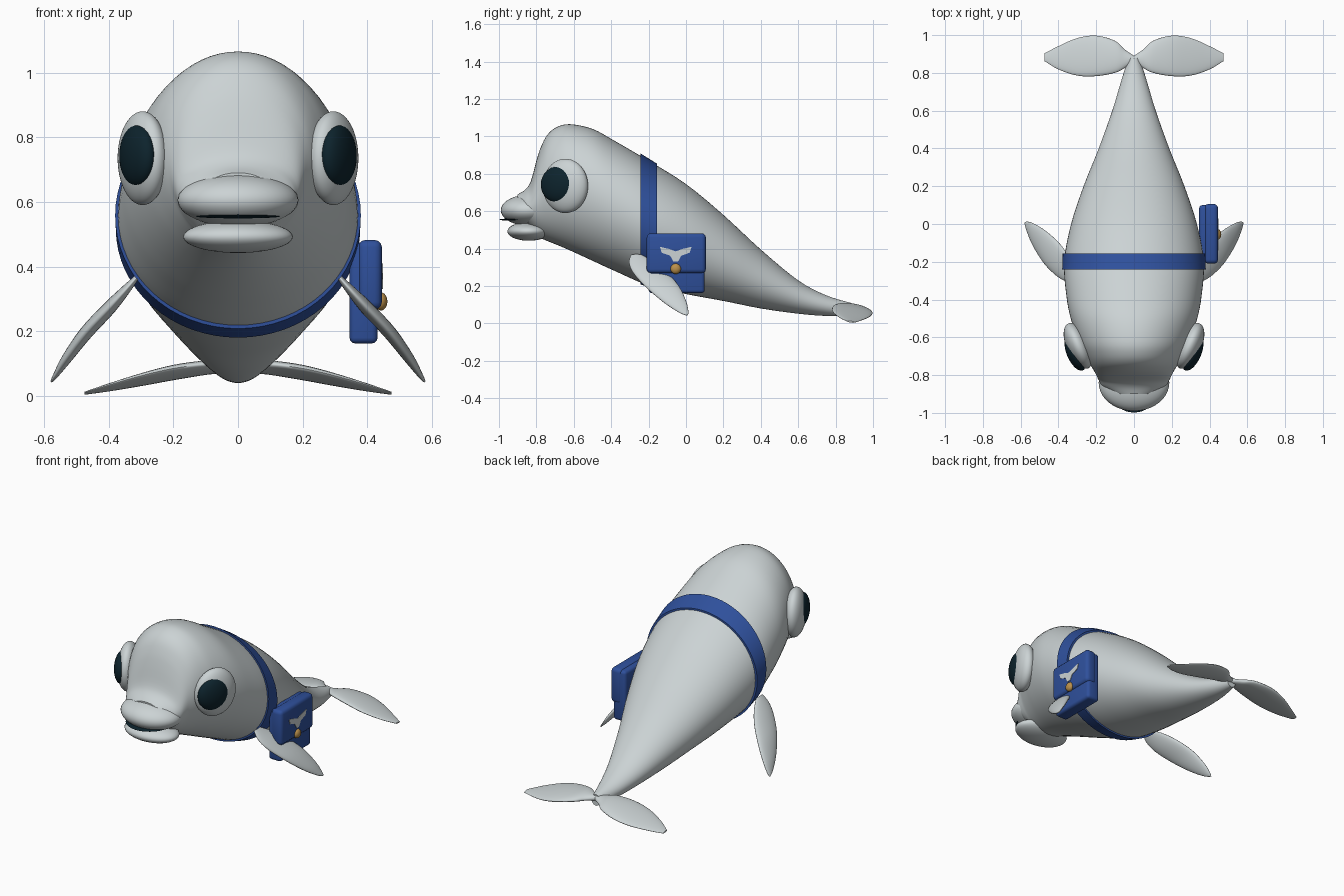
import bpy, bmesh, math
from mathutils import Matrix, Vector

cube = bpy.data.objects.get("Cube")
if cube:
    bpy.data.objects.remove(cube, do_unlink=True)


def material(name, rgb):
    m = bpy.data.materials.new(name)
    m.use_nodes = True
    m.diffuse_color = (*rgb, 1)
    bsdf = next(n for n in m.node_tree.nodes if n.type == 'BSDF_PRINCIPLED')
    bsdf.inputs["Base Color"].default_value = (*rgb, 1)
    return m


GREY = material("pale grey skin", (0.60, 0.65, 0.66))
DARK = material("dark teal", (0.004, 0.017, 0.026))
BLUE = material("blue fabric", (0.028, 0.08, 0.33))
GOLD = material("gold metal", (0.50, 0.28, 0.07))


def finish(bm, name, mat, angle=50):
    bmesh.ops.recalc_face_normals(bm, faces=bm.faces)
    me = bpy.data.meshes.new(name)
    bm.to_mesh(me)
    bm.free()
    me.materials.append(mat)
    me.shade_smooth()
    me.set_sharp_from_angle(angle=math.radians(angle))
    ob = bpy.data.objects.new(name, me)
    bpy.context.collection.objects.link(ob)
    return ob


def smooth_rows(rows, steps):
    """Catmull-Rom interpolation through the key sections."""
    pts = [Vector(r) for r in rows]
    out = []
    for i in range(len(pts) - 1):
        p0, p1 = pts[max(i - 1, 0)], pts[i]
        p2, p3 = pts[i + 1], pts[min(i + 2, len(pts) - 1)]
        for s in range(steps):
            t = s / steps
            out.append(p1 + (p2 - p0) * (t / 2)
                       + (p0 * 2 - p1 * 5 + p2 * 4 - p3) * (t * t / 2)
                       + (p1 * 3 - p0 - p2 * 3 + p3) * (t ** 3 / 2))
    return out + [pts[-1]]


def loft(name, rows, u, v, mat, side=1, steps=4, segs=48):
    """Elliptical sections (x, y, z, half size along u, half size along v)."""
    bm = bmesh.new()
    u, v = Vector(u).normalized(), Vector(v).normalized()
    rings = []
    for x, y, z, a, b in smooth_rows(rows, steps):
        ring = []
        for k in range(segs):
            ang = math.tau * k / segs
            p = Vector((x, y, z)) + u * (a * math.cos(ang)) + v * (b * math.sin(ang))
            ring.append(bm.verts.new((p.x * side, p.y, p.z)))
        rings.append(ring)
    for r, q in zip(rings, rings[1:]):
        for k in range(segs):
            n = (k + 1) % segs
            bm.faces.new((r[k], r[n], q[n], q[k]))
    bm.faces.new(rings[0])
    bm.faces.new(rings[-1])
    return finish(bm, name, mat)


def ellipsoid(name, loc, radii, mat, turn=0, side=1):
    bm = bmesh.new()
    m = (Matrix.Scale(side, 4, (1, 0, 0)) @ Matrix.Translation(loc)
         @ Matrix.Rotation(math.radians(turn), 4, 'Z') @ Matrix.Diagonal((*radii, 1)))
    bmesh.ops.create_uvsphere(bm, u_segments=40, v_segments=24, radius=1, matrix=m)
    return finish(bm, name, mat)


def box(name, lo, hi, mat, bevel):
    lo, hi = Vector(lo), Vector(hi)
    bm = bmesh.new()
    m = Matrix.Translation((lo + hi) / 2) @ Matrix.Diagonal((*(hi - lo), 1))
    bmesh.ops.create_cube(bm, size=1, matrix=m)
    bmesh.ops.bevel(bm, geom=bm.edges[:], offset=bevel, segments=3,
                    profile=0.5, affect='EDGES')
    return finish(bm, name, mat, 40)


def section(y, top, bottom, half_width):
    return (0, y, (top + bottom) / 2, half_width, (top - bottom) / 2)


# Body, from brow to tail root: y, top, bottom, half width
body = [(-.90, .69, .58, .10), (-.86, .715, .53, .165), (-.83, .76, .50, .185),
        (-.80, .87, .47, .20), (-.775, .945, .455, .213), (-.74, 1.01, .44, .235),
        (-.69, 1.05, .42, .262), (-.62, 1.065, .39, .295), (-.5, 1.04, .335, .335),
        (-.38, .975, .28, .358), (-.2, .87, .203, .37), (0, .745, .157, .333),
        (.2, .58, .12, .267), (.4, .395, .08, .187), (.6, .23, .052, .115),
        (.75, .15, .04, .07), (.88, .11, .042, .03)]
loft("body", [section(*r) for r in body], (1, 0, 0), (0, 0, 1), GREY, segs=64)

# Snout, lip and mouth line
ellipsoid("snout", (0, -.84, .605), (.187, .15, .083), GREY)
ellipsoid("lower_lip", (0, -.84, .492), (.17, .115, .05), GREY)
ellipsoid("mouth_line", (0, -.86, .555), (.135, .138, .008), DARK)

# Paired parts
fin = [(.315, -.265, .365, .03, .008), (.35, -.235, .325, .07, .015),
       (.40, -.19, .27, .092, .021), (.47, -.125, .195, .09, .021),
       (.53, -.06, .115, .062, .016), (.565, -.015, .062, .028, .008),
       (.578, .005, .043, .004, .003)]
fluke = [(0, .875, .088, .015, .015), (.05, .875, .088, .05, .018),
         (.10, .885, .087, .085, .02), (.20, .89, .072, .108, .02),
         (.30, .885, .05, .10, .016), (.40, .88, .026, .062, .01),
         (.475, .883, .008, .02, .004)]
for label, side in (("left", 1), ("right", -1)):
    ellipsoid(label + "_eyelid", (.295, -.645, .735), (.062, .13, .145), GREY, -24, side)
    ellipsoid(label + "_eye", (.31, -.685, .742), (.045, .098, .097), DARK, -24, side)
    loft(label + "_fin", fin, (0, 1, 0), (.77, 0, .64), GREY, side, segs=32)
    loft(label + "_fluke", fluke, (0, 1, -.12), (0, 0, 1), GREY, side, segs=32)

# Strap around the body
strap = [(-.242, .908, .208, .38), (-.155, .854, .18, .378)]
loft("strap", [section(*r) for r in strap], (1, 0, 0), (0, 0, 1), BLUE, steps=1, segs=64)

# Satchel with flap and button
box("bag_body", (.345, -.2, .162), (.432, .1, .475), BLUE, .018)
box("bag_flap", (.372, -.21, .268), (.445, .106, .482), BLUE, .022)
ellipsoid("bag_button", (.442, -.055, .292), (.02, .028, .028), GOLD)

# Tail-shaped patch on the flap
half = [(0, .385), (.035, .398), (.085, .41), (.075, .378), (.03, .362), (.012, .33)]
outline = half + [(-a, z) for a, z in reversed(half[1:])]
bm = bmesh.new()
face = bm.faces.new([bm.verts.new((.443, a - .055, z)) for a, z in outline])
ext = bmesh.ops.extrude_face_region(bm, geom=[face])
bmesh.ops.translate(bm, vec=(.005, 0, 0),
                    verts=[g for g in ext["geom"] if isinstance(g, bmesh.types.BMVert)])
finish(bm, "flap_patch", GREY, 30)
